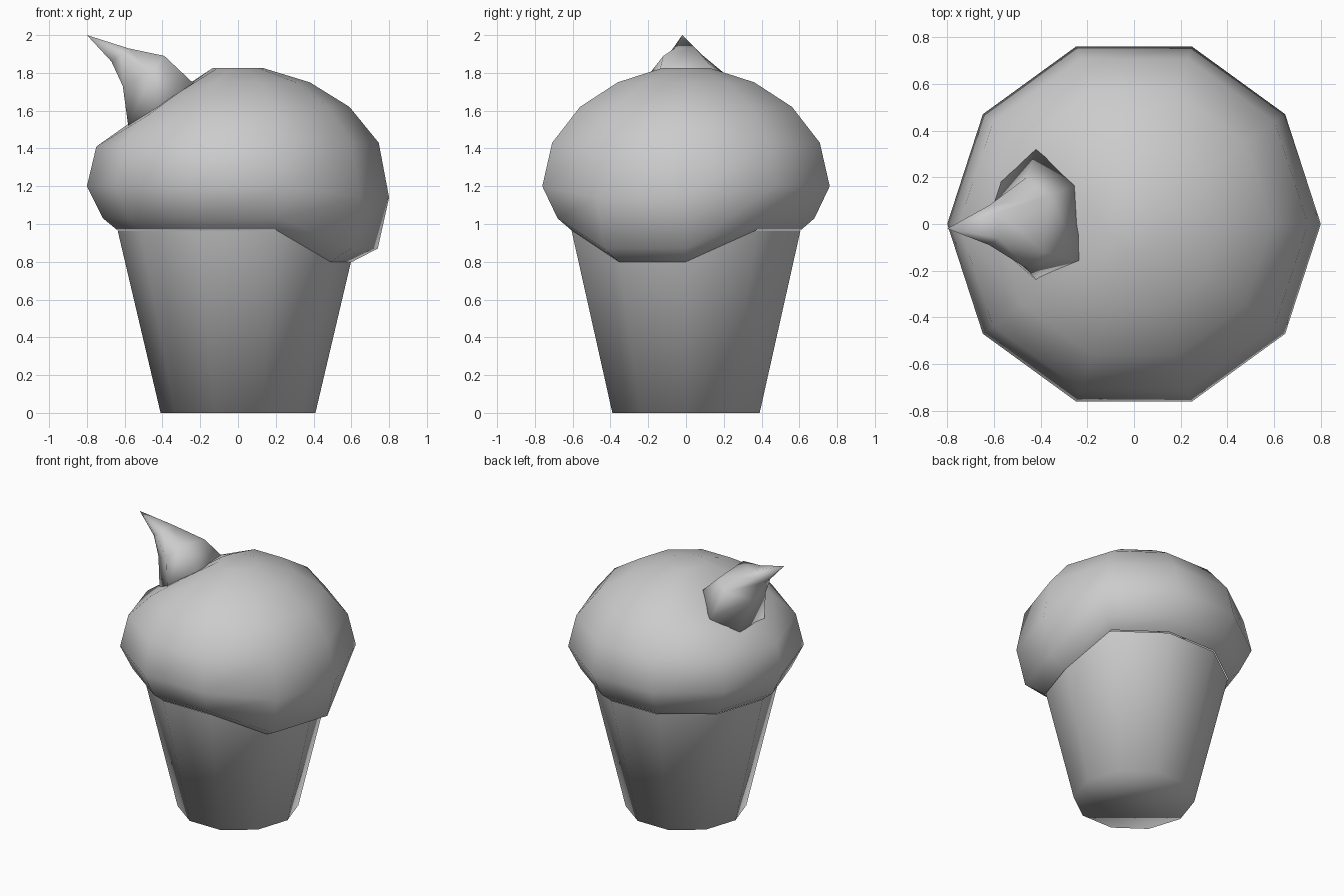
import bpy
from math import cos, sin, radians
from mathutils import Vector

if "Cube" in bpy.data.objects:
    bpy.data.objects.remove(bpy.data.objects["Cube"])


def loft(name, rings, cap_start=False, cap_end=False, tip=None):
    """Skin a list of equal-length vertex rings; optionally cap or end in a tip."""
    n = len(rings[0])
    verts = [v for ring in rings for v in ring]
    faces = []
    for k in range(len(rings) - 1):
        for i in range(n):
            j = (i + 1) % n
            faces.append((k * n + i, k * n + j, (k + 1) * n + j, (k + 1) * n + i))
    last = (len(rings) - 1) * n
    if cap_start:
        faces.append(tuple(reversed(range(n))))
    if cap_end:
        faces.append(tuple(range(last, last + n)))
    if tip:
        verts.append(tip)
        faces += [(last + i, last + (i + 1) % n, len(verts) - 1) for i in range(n)]
    mesh = bpy.data.meshes.new(name)
    mesh.from_pydata(verts, [], faces)
    mesh.polygons.foreach_set("use_smooth", [True] * len(faces))
    mesh.update()
    obj = bpy.data.objects.new(name, mesh)
    bpy.context.collection.objects.link(obj)
    return obj


SIDES = 10


def ring(r, z, changes=None):
    """Ten-sided ring; changes maps a corner index to its own (radius, z)."""
    pts = []
    for i in range(SIDES):
        rr, zz = (changes or {}).get(i, (r, z))
        a = radians(36 * i)
        pts.append((rr * cos(a), rr * sin(a), zz))
    return pts


# Tapered cup with a flat base
loft("cup", [ring(0.41, 0), ring(0.637, 0.965)], cap_start=True)

# Domed top: drips at corners 9 and 0, dented around corner 5
drip = lambda r, z: {9: (r, z), 0: (r, z)}
loft("dome_top", [
    ring(0.642, 0.97, drip(0.605, 0.80)),
    ring(0.715, 1.03, drip(0.74, 0.87)),
    ring(0.80, 1.20, drip(0.80, 1.14)),
    ring(0.745, 1.43, {5: (0.75, 1.41)}),
    ring(0.59, 1.62, {4: (0.59, 1.585), 5: (0.58, 1.53), 6: (0.59, 1.575)}),
    ring(0.38, 1.75, {4: (0.38, 1.71), 5: (0.38, 1.65), 6: (0.38, 1.70)}),
    ring(0.135, 1.825),
], cap_end=True)

# Curled, six-sided peak leaning to the left
base = [(-.24, .17, 1.73), (-.42, .32, 1.63), (-.57, .18, 1.52),
        (-.58, -.10, 1.51), (-.41, -.25, 1.58), (-.22, -.16, 1.73)]
middle = [(-.36, .12, 1.85), (-.46, .20, 1.80), (-.60, .09, 1.74),
          (-.61, -.07, 1.73), (-.46, -.19, 1.80), (-.39, -.12, 1.89)]
neck = [(-.58, .05, 1.93), (-.62, .08, 1.90), (-.67, .03, 1.86),
        (-.67, -.04, 1.86), (-.62, -.09, 1.90), (-.58, -.06, 1.93)]
loft("curled_peak", [base, middle, neck], cap_start=True, tip=(-.80, -.02, 2.0))
